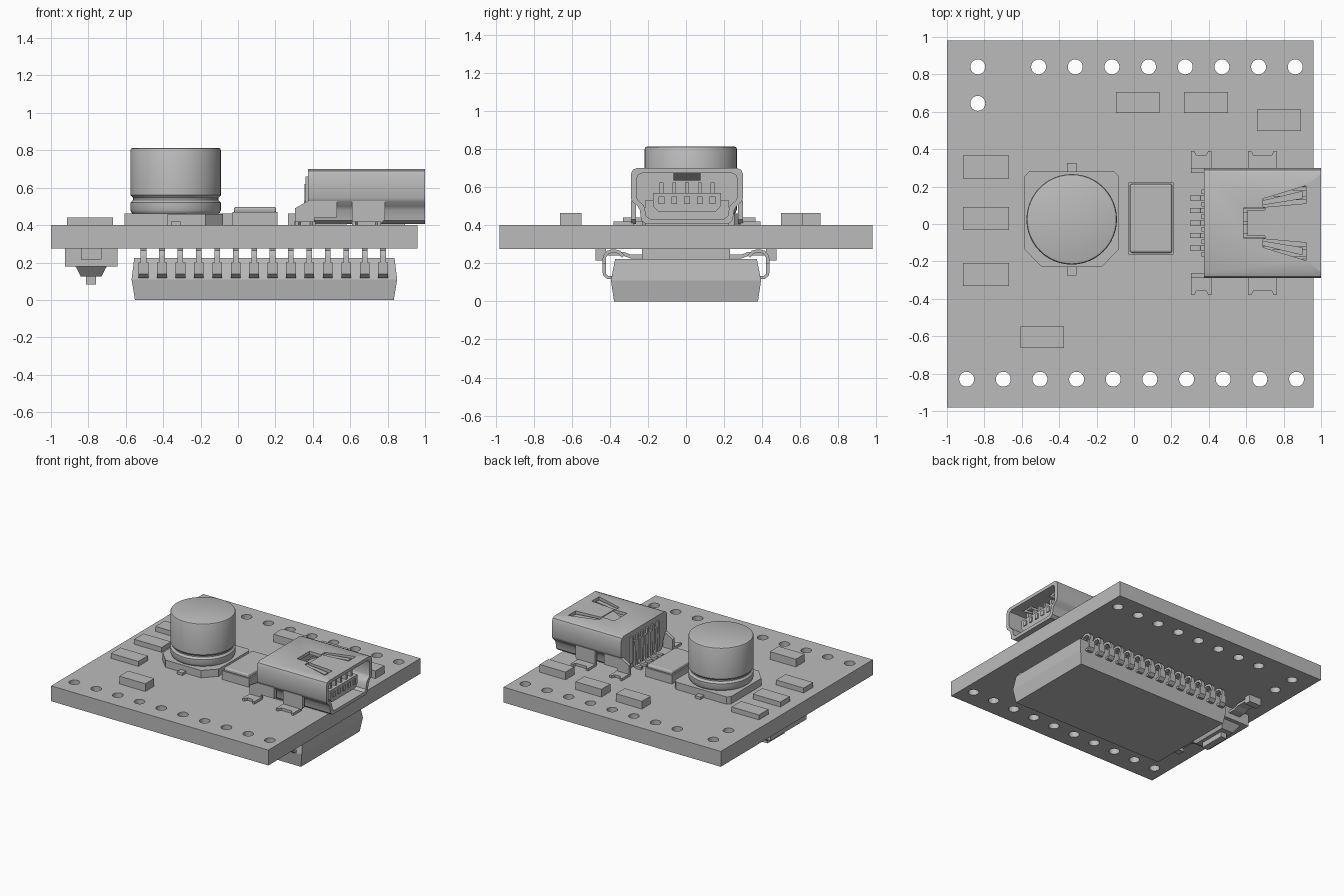
import bpy, bmesh, math
from mathutils import Vector

if "Cube" in bpy.data.objects:
    bpy.data.objects.remove(bpy.data.objects["Cube"], do_unlink=True)

GREY = (0.5, 0.5, 0.5, 1)
mat = bpy.data.materials.new("plain grey")
mat.use_nodes = True
mat.diffuse_color = GREY
mat.node_tree.nodes["Principled BSDF"].inputs["Base Color"].default_value = GREY


# Every solid is a list of matching rings, skinned together and capped
def part(name, solids, smooth=False):
    bm = bmesh.new()
    for rings in solids:
        loops = [[bm.verts.new(p) for p in ring] for ring in rings]
        n = len(loops[0])
        for a, b in zip(loops, loops[1:]):
            for i in range(n):
                j = (i + 1) % n
                bm.faces.new((a[i], a[j], b[j], b[i]))
        bm.faces.new(loops[0][::-1])
        bm.faces.new(loops[-1])
    bmesh.ops.recalc_face_normals(bm, faces=bm.faces)
    me = bpy.data.meshes.new(name)
    bm.to_mesh(me)
    bm.free()
    me.materials.append(mat)
    ob = bpy.data.objects.new(name, me)
    bpy.context.collection.objects.link(ob)
    if smooth:
        select(ob)
        bpy.ops.object.shade_smooth_by_angle(angle=math.radians(35))
    return ob


def select(ob):
    bpy.ops.object.select_all(action="DESELECT")
    ob.select_set(True)
    bpy.context.view_layer.objects.active = ob


def cut(ob, cutter):
    mod = ob.modifiers.new("cut", "BOOLEAN")
    mod.object = cutter
    mod.solver = "EXACT"
    cutter.hide_render = True
    select(ob)
    bpy.ops.object.modifier_apply(modifier="cut")
    bpy.data.objects.remove(cutter, do_unlink=True)


# Rectangles stacked along z: levels are (half x, half y, z)
def stack(cx, cy, levels):
    return [[(cx + sx * hx, cy + sy * hy, z) for sx, sy in ((-1, -1), (1, -1), (1, 1), (-1, 1))]
            for hx, hy, z in levels]


def box(x0, x1, y0, y1, z0, z1):
    hx, hy = (x1 - x0) / 2, (y1 - y0) / 2
    return stack(x0 + hx, y0 + hy, [(hx, hy, z0), (hx, hy, z1)])


def lathe(cx, cy, profile, n=48):
    return [[(cx + r * math.cos(i * math.tau / n), cy + r * math.sin(i * math.tau / n), z)
             for i in range(n)] for r, z in profile]


def prism_x(pts, x0, x1):
    return [[(x, y, z) for y, z in pts] for x in (x0, x1)]


def prism_y(pts, y0, y1):
    return [[(x, y, z) for x, z in pts] for y in (y0, y1)]


def prism_z(pts, z0, z1):
    return [[(x, y, z) for x, y in pts] for z in (z0, z1)]


# Outline of a bent strip following a path
def strip(path, t):
    pts = [Vector(p) for p in path]
    left, right = [], []
    for i, p in enumerate(pts):
        d = (pts[min(i + 1, len(pts) - 1)] - pts[max(i - 1, 0)]).normalized()
        n = Vector((-d.y, d.x)) * t / 2
        left.append(p + n)
        right.append(p - n)
    return left + right[::-1]


def flip(pts):
    return [(-a, b) for a, b in pts]


# Circuit board with drilled pin holes
TOP, UNDER = 0.40, 0.275
board = part("circuit_board", [box(-1, 0.96, -0.98, 0.98, UNDER, TOP)])
holes = [(-0.835, 0.84), (-0.835, 0.645)]
holes += [(-0.51 + 0.196 * i, 0.84) for i in range(8)]
holes += [(-0.895 + 0.196 * i, -0.83) for i in range(10)]
cut(board, part("hole_cutter", [lathe(x, y, [(0.04, 0.2), (0.04, 0.5)], 24) for x, y in holes]))

# Small chip components
for i, (x, y) in enumerate([(0.02, 0.65), (0.385, 0.65), (0.775, 0.555), (-0.49, -0.605)]):
    part(f"chip_component_{i}", [box(x - 0.117, x + 0.117, y - 0.057, y + 0.057, TOP, 0.463)])
for i, y in enumerate((0.305, 0.03, -0.27)):
    part(f"flat_component_{i}", [box(-0.915, -0.667, y - 0.061, y + 0.061, TOP, 0.44)])

# Can capacitor on its chamfered base
CX, CY = -0.333, 0.025
base = [(-0.16, -0.255), (0.16, -0.255), (0.253, -0.16), (0.253, 0.23), (0.228, 0.255),
        (-0.228, 0.255), (-0.253, 0.23), (-0.253, -0.16)]
part("capacitor_base", [prism_z([(CX + x, CY + y) for x, y in base], TOP, 0.46)])
part("capacitor_can", [lathe(CX, CY, [
    (0.215, 0.45), (0.235, 0.465), (0.242, 0.48), (0.242, 0.52), (0.228, 0.535), (0.228, 0.545),
    (0.242, 0.56), (0.242, 0.80), (0.238, 0.809), (0.228, 0.813)])], True)
part("capacitor_leads", [box(CX - 0.025, CX + 0.025, -0.275, 0.325, TOP, 0.42)])

# Crystal: ceramic tray with a rounded lid
part("crystal_base", [box(-0.03, 0.212, -0.162, 0.222, TOP, 0.47)])
lid = part("crystal_lid", [box(-0.022, 0.204, -0.154, 0.214, 0.465, 0.497)])
bev = lid.modifiers.new("round", "BEVEL")
bev.width, bev.segments = 0.012, 3

# Connector shell: hollow tube with tapered lower corners
UY = 0.005
half = [(0.215, 0.405), (0.24, 0.425), (0.248, 0.48), (0.26, 0.50), (0.288, 0.525),
        (0.295, 0.545), (0.295, 0.665), (0.285, 0.69), (0.262, 0.70)]
outer = [(UY + y, z) for y, z in half + flip(half)[::-1]]
inner = [(UY + (y - UY) * 0.895, 0.553 + (z - 0.553) * 0.82) for y, z in outer]
rings = [[(x, y, z) for y, z in ring]
         for x, ring in ((0.375, outer), (1.0, outer), (1.0, inner), (0.56, inner))]
shell = part("connector_shell", [rings], True)

# Openings for the spring fingers in the shell roof
slots = [[(0.585, UY - 0.08), (0.70, UY - 0.08), (0.70, UY + 0.08), (0.585, UY + 0.08)]]
fingers = []
for s in (1, -1):
    slots.append([(x, UY + s * y) for x, y in ((0.69, 0.085), (0.92, 0.105), (0.92, 0.20), (0.69, 0.13))])
    fingers.append([(x, UY + s * y) for x, y in ((0.685, 0.095), (0.9, 0.13), (0.9, 0.172), (0.685, 0.12))])
cut(shell, part("slot_cutter", [prism_z(p, 0.66, 0.75) for p in slots]))
part("spring_fingers", [prism_z(p, 0.675, 0.69) for p in fingers])
part("center_spring", [prism_y(strip([(0.61, 0.64), (0.65, 0.66), (0.71, 0.69)], 0.015),
                               UY - 0.07, UY + 0.07)])

# Shell side walls and solder tabs with notched ends
walls, tabs = [], []
for s in (1, -1):
    ys = sorted((UY + s * 0.268, UY + s * 0.295))
    walls.append(prism_y([(0.61, 0.405), (0.76, 0.405), (0.785, 0.43), (0.785, 0.53), (0.61, 0.53)], *ys))
    walls.append(prism_y([(0.305, 0.405), (0.41, 0.405), (0.41, 0.44), (0.53, 0.44), (0.53, 0.53),
                          (0.375, 0.53), (0.305, 0.49)], *ys))
    for x0, x1 in ((0.305, 0.415), (0.61, 0.765)):
        tab = [(x0, 0.28), (x1, 0.28), (x1, 0.385), (x1 - 0.018, 0.385), (x1 - 0.03, 0.36),
               (x0 + 0.03, 0.36), (x0 + 0.018, 0.385), (x0, 0.385)]
        tabs.append(prism_z([(x, UY + s * y) for x, y in tab], TOP, 0.42))
part("shell_side_walls", walls)
part("shell_solder_tabs", tabs)

# Connector core, tongue, contacts and rear pins
rows = [UY + (i - 2) * 0.067 for i in range(5)]
part("connector_core", [box(0.385, 0.58, UY - 0.22, UY + 0.22, TOP, 0.53)])
part("connector_tongue", [prism_x([(UY + y, z) for y, z in (
    (-0.15, 0.47), (0.15, 0.47), (0.178, 0.50), (0.178, 0.57), (-0.178, 0.57), (-0.178, 0.50))],
    0.55, 0.95)])
part("connector_contacts", [box(0.55, 0.958, y - 0.015, y + 0.015, 0.51, 0.55) for y in rows]
     + [box(0.55, 0.93, y - 0.01, y + 0.01, 0.57, 0.625) for y in rows])
part("connector_pins", [prism_y(strip([(0.30, 0.41), (0.345, 0.41), (0.362, 0.425), (0.366, 0.62)], 0.02),
                                y - 0.014, y + 0.014) for y in rows])
part("rear_ribs", [box(0.36, 0.38, y - 0.012, y + 0.012, 0.45, 0.66)
                   for y in [UY + (i - 2.5) * 0.067 for i in range(6)]])

# Large chip under the board, with flared sides
part("chip_body", [stack(0.141, 0, [(0.692, 0.378, 0), (0.71, 0.394, 0.11), (0.696, 0.372, 0.223)])])

# Leads bent up and inward to the board
wide = strip([(0.38, 0.125), (0.41, 0.125), (0.428, 0.14), (0.43, 0.20)], 0.018)
hook = strip([(0.43, 0.195), (0.428, 0.235), (0.41, 0.258), (0.38, 0.266), (0.35, 0.258), (0.33, 0.235)],
             0.018)
for side, turn in (("back", list), ("front", flip)):
    leads = []
    for i in range(14):
        x = -0.505 + 0.0985 * i
        leads.append(prism_x(turn(wide), x - 0.026, x + 0.026))
        leads.append(prism_x(turn(hook), x - 0.015, x + 0.015))
    part(f"chip_leads_{side}", leads)

# Push button under the board
BX = -0.785
part("button_body", [box(BX - 0.14, BX + 0.14, -0.23, 0.23, 0.18, UNDER)])
part("button_collar", [stack(BX, 0, [(0.055, 0.15, 0.125), (0.078, 0.19, 0.17), (0.085, 0.20, 0.181)])])
part("button_plunger", [box(BX - 0.027, BX + 0.027, -0.11, 0.11, 0.083, 0.13)])
foot = strip([(0.22, 0.235), (0.29, 0.235), (0.33, 0.25), (0.475, 0.25)], 0.02)
part("button_leads", [prism_x(turn(foot), BX - 0.05, BX + 0.05) for turn in (list, flip)]
     + [box(BX - 0.055, BX + 0.055, *sorted((s * 0.42, s * 0.475)), 0.215, UNDER) for s in (1, -1)])
